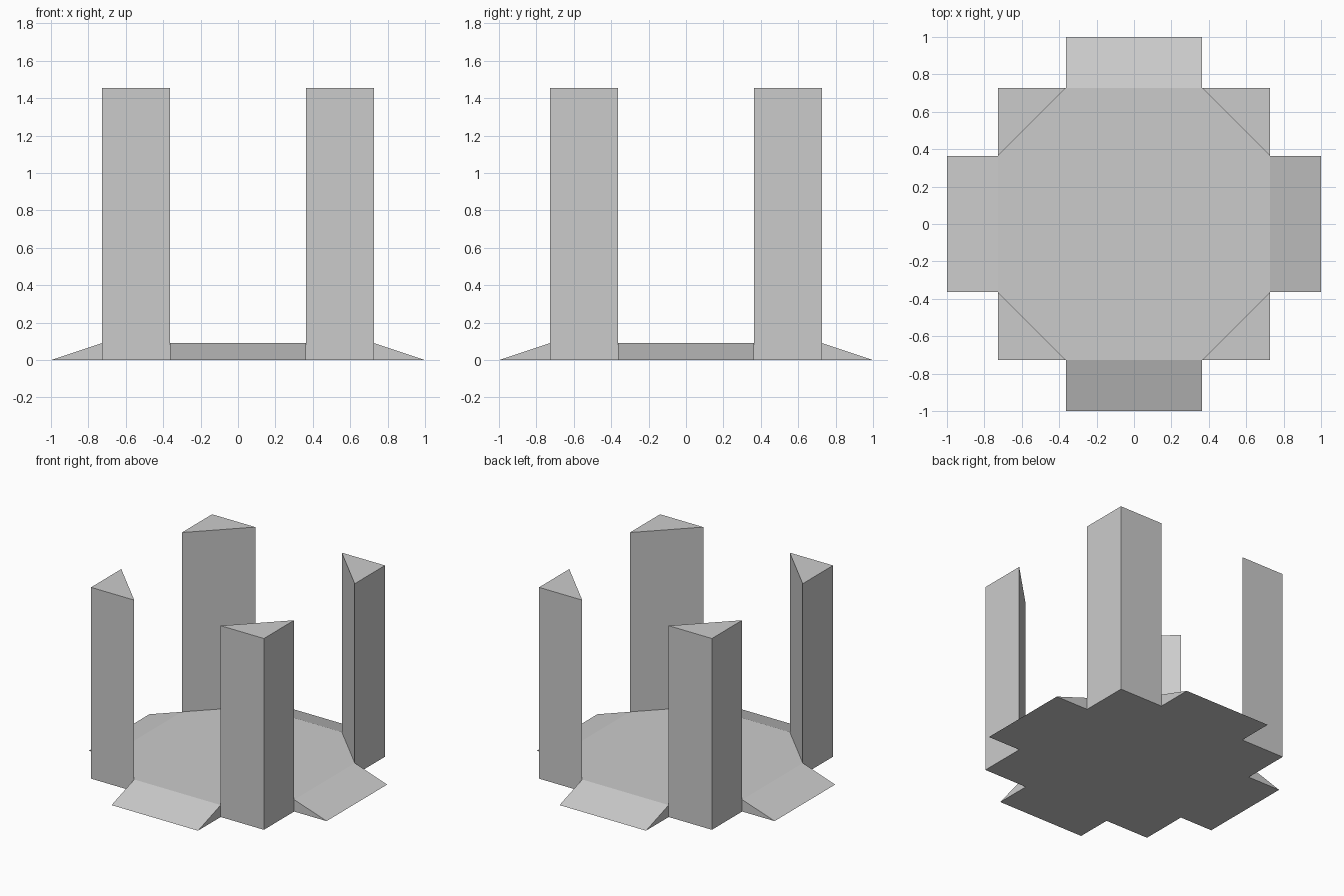
import bpy, bmesh
from math import pi
from mathutils import Matrix

if "Cube" in bpy.data.objects:
    bpy.data.objects.remove(bpy.data.objects["Cube"])

U = 1 / 11                      # grid unit: the model is 22 units wide
IN, OUT = 4 * U, 8 * U          # short and long footprint offsets
FLOOR, TALL = U, 16 * U         # platform and pillar heights


def prism(bm, outline, height):
    """Extrude a flat outline upward from z = 0 into a closed solid."""
    base = bm.faces.new([bm.verts.new((x, y, 0)) for x, y in outline])
    ext = bmesh.ops.extrude_face_region(bm, geom=[base], use_keep_orig=True)
    top = [v for v in ext["geom"] if isinstance(v, bmesh.types.BMVert)]
    bmesh.ops.translate(bm, verts=top, vec=(0, 0, height))
    bmesh.ops.recalc_face_normals(bm, faces=bm.faces)


def finish(bm, name):
    bmesh.ops.recalc_face_normals(bm, faces=bm.faces)
    mesh = bpy.data.meshes.new(name)
    bm.to_mesh(mesh)
    bm.free()
    bpy.context.collection.objects.link(bpy.data.objects.new(name, mesh))


# Octagonal platform with a ramp pulled out of each straight side
bm = bmesh.new()
prism(bm, [(OUT, -IN), (OUT, IN), (IN, OUT), (-IN, OUT),
           (-OUT, IN), (-OUT, -IN), (-IN, -OUT), (IN, -OUT)], FLOOR)
sides = [f for f in bm.faces
         if max(abs(f.normal.x), abs(f.normal.y)) > 0.99]
for face in bmesh.ops.extrude_discrete_faces(bm, faces=sides)["faces"]:
    push = face.normal * (1 - OUT)
    for v in face.verts:
        v.co += push
        v.co.z = 0              # collapse the outer end to a ground edge
bmesh.ops.remove_doubles(bm, verts=bm.verts, dist=0.0001)
finish(bm, "platform_with_ramps")

# Triangular pillar at each corner
corners = ("back_right", "back_left", "front_left", "front_right")
for i, corner in enumerate(corners):
    bm = bmesh.new()
    prism(bm, [(OUT, IN), (OUT, OUT), (IN, OUT)], TALL)
    bmesh.ops.rotate(bm, verts=bm.verts, cent=(0, 0, 0),
                     matrix=Matrix.Rotation(i * pi / 2, 3, "Z"))
    finish(bm, corner + "_pillar")
